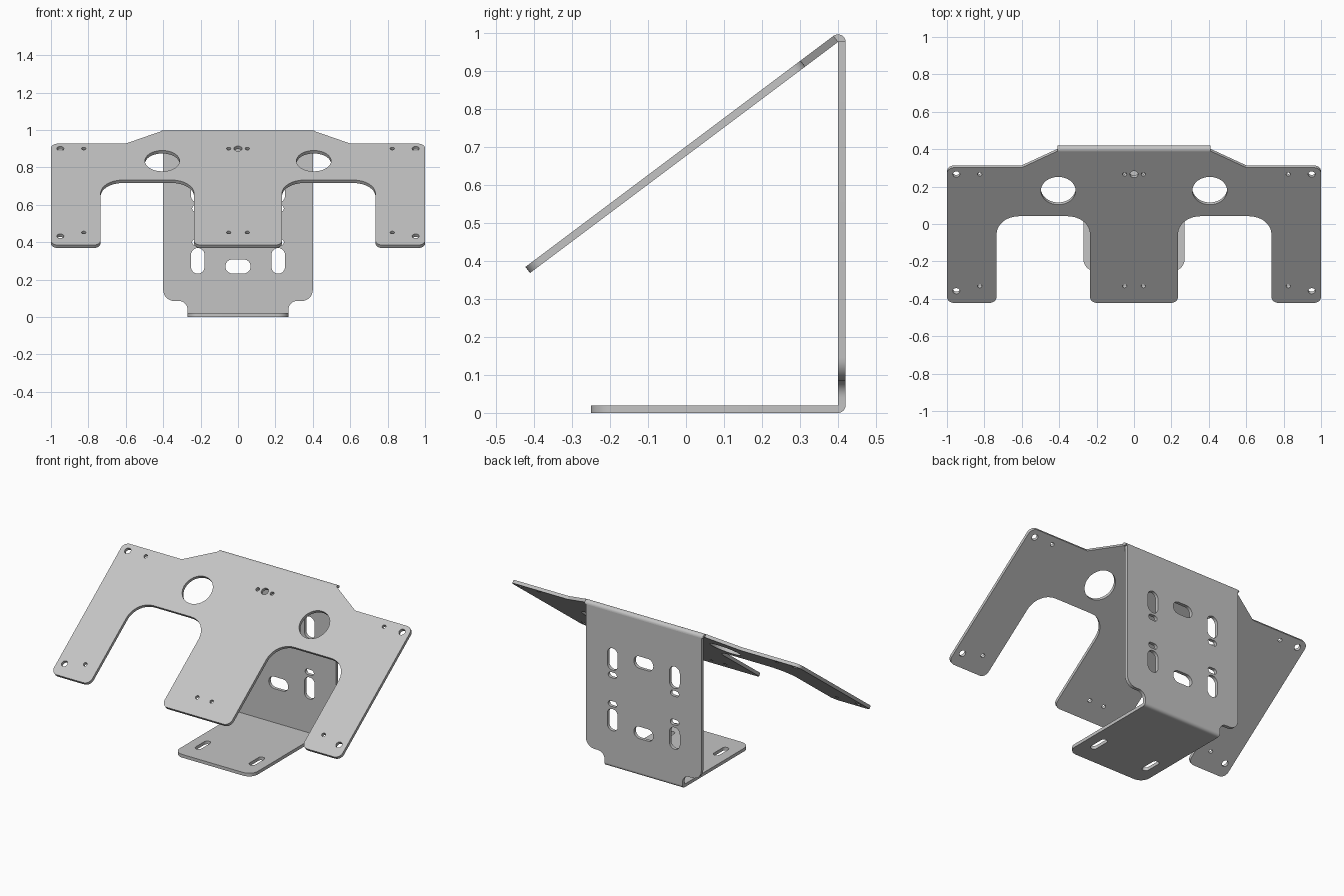
import bpy, bmesh, math
from mathutils import Matrix, Vector

cube = bpy.data.objects.get("Cube")
if cube:
    bpy.data.objects.remove(cube, do_unlink=True)

T = 0.02          # sheet thickness
INNER_Y = 0.40    # inside face of the upright wall
BEND_Z = 0.976    # height of the inside of the upper bend
SLOPE = Vector((0, 0.8, 0.6))
SLOPE_NORMAL = Vector((0, -0.6, 0.8))

metal = bpy.data.materials.new("grey metal")
metal.use_nodes = True
GREY = (0.55, 0.55, 0.55, 1)
metal.diffuse_color = GREY
metal.node_tree.nodes["Principled BSDF"].inputs["Base Color"].default_value = GREY


def rounded(corners, steps=8):
    """Closed outline from (x, y, radius) corners."""
    out = []
    n = len(corners)
    for i, (x, y, r) in enumerate(corners):
        p = Vector((x, y))
        a = (Vector(corners[i - 1][:2]) - p).normalized()
        b = (Vector(corners[(i + 1) % n][:2]) - p).normalized()
        if r == 0:
            pts = [p]
        else:
            half = a.angle(b) / 2
            centre = p + (a + b).normalized() * (r / math.sin(half))
            start = p + a * (r / math.tan(half)) - centre
            end = p + b * (r / math.tan(half)) - centre
            sweep = start.angle_signed(end)
            a0 = math.atan2(start.y, start.x)
            pts = [centre + r * Vector((math.cos(a0 - sweep * k / steps),
                                        math.sin(a0 - sweep * k / steps)))
                   for k in range(steps + 1)]
        for q in pts:
            if not out or (q - out[-1]).length > 1e-4:
                out.append(q)
    if (out[0] - out[-1]).length < 1e-4:
        out.pop()
    return out


def mirrored(half):
    """Complete a right-hand half outline across x = 0."""
    return rounded(half + [(-x, y, r) for x, y, r in reversed(half)])


def slot(x, y, w, h):
    r = min(w, h) / 2
    w, h = w / 2, h / 2
    return rounded([(x - w, y - h, r), (x + w, y - h, r),
                    (x + w, y + h, r), (x - w, y + h, r)])


def pair(x, y, w, h):
    return [slot(x, y, w, h), slot(-x, y, w, h)]


def frame(origin, ax, ay):
    ax, ay = Vector(ax), Vector(ay)
    m = Matrix((ax, ay, ax.cross(ay))).transposed().to_4x4()
    m.translation = Vector(origin)
    return m


def plate(name, loops, thickness, matrix):
    """Filled, extruded outline; every loop after the first is a hole."""
    curve = bpy.data.curves.new(name, "CURVE")
    curve.dimensions = "2D"
    curve.fill_mode = "BOTH"
    curve.extrude = thickness / 2
    for loop in loops:
        s = curve.splines.new("POLY")
        s.points.add(len(loop) - 1)
        for point, q in zip(s.points, loop):
            point.co = (q.x, q.y, 0, 1)
        s.use_cyclic_u = True
    temp = bpy.data.objects.new(name + " outline", curve)
    bpy.context.collection.objects.link(temp)
    deps = bpy.context.evaluated_depsgraph_get()
    mesh = bpy.data.meshes.new_from_object(temp.evaluated_get(deps))
    bpy.data.objects.remove(temp, do_unlink=True)
    bm = bmesh.new()
    bm.from_mesh(mesh)
    bmesh.ops.remove_doubles(bm, verts=bm.verts, dist=1e-5)
    bmesh.ops.recalc_face_normals(bm, faces=bm.faces)
    bm.to_mesh(mesh)
    bm.free()
    mesh.transform(matrix)
    mesh.materials.clear()
    mesh.materials.append(metal)
    obj = bpy.data.objects.new(name, mesh)
    bpy.context.collection.objects.link(obj)
    bpy.ops.object.select_all(action="DESELECT")
    obj.select_set(True)
    bpy.context.view_layer.objects.active = obj
    bpy.ops.object.shade_smooth_by_angle(angle=math.radians(30))
    return obj


def bend(name, y, z, start, end, width):
    """Rounded fold of the sheet, a pie section run along x."""
    pie = [Vector((y, z))]
    for k in range(9):
        a = math.radians(start + (end - start) * k / 8)
        pie.append(Vector((y + T * math.cos(a), z + T * math.sin(a))))
    plate(name, [pie], width, frame((0, 0, 0), (0, 1, 0), (0, 0, 1)))


# Sloping panel with two ears and a central tongue
top = 1.013
panel = mirrored([
    (0.235, 0, 0.04), (0.235, 0.58, 0.12), (0.735, 0.58, 0.12),
    (0.735, 0, 0.04), (1.0, 0, 0.04), (1.0, 0.905, 0.04),
    (0.60, 0.905, 0), (0.413, top, 0)])
holes = [slot(0, 0.86, 0.044, 0.044)]
for x, v, d in ((0.405, 0.75, 0.186), (0.95, 0.86, 0.038), (0.95, 0.08, 0.038),
                (0.825, 0.86, 0.023), (0.825, 0.113, 0.023),
                (0.05, 0.86, 0.023), (0.05, 0.113, 0.023)):
    holes += pair(x, v, d, d)
edge = Vector((0, INNER_Y, BEND_Z)) - SLOPE * top
plate("sloping_panel", [panel] + holes, T,
      frame(edge + SLOPE_NORMAL * T / 2, (1, 0, 0), SLOPE))

# Upright wall with mounting slots mirrored about its middle height
wall = mirrored([(0.27, T, 0), (0.27, 0.085, 0.045),
                 (0.40, 0.085, 0.06), (0.40, BEND_Z, 0)])
holes = []
for side in (-1, 1):
    mid = 0.49
    holes += pair(0.215, mid + side * 0.19, 0.072, 0.137)
    holes += pair(0.215, mid + side * 0.09, 0.06, 0.034)
    holes.append(slot(0, mid + side * 0.22, 0.135, 0.075))
plate("upright_wall", [wall] + holes, T,
      frame((0, INNER_Y + T / 2, 0), (1, 0, 0), (0, 0, 1)))

# Foot plate
foot = mirrored([(0.27, -0.25, 0.06), (0.27, INNER_Y, 0)])
plate("foot_plate", [foot] + pair(0.187, -0.08, 0.04, 0.125), T,
      frame((0, 0, T / 2), (1, 0, 0), (0, 1, 0)))

# Folds joining the three sheets
bend("upper_bend", INNER_Y, BEND_Z, 0, 90 + math.degrees(math.atan2(0.6, 0.8)), 0.82)
bend("lower_bend", INNER_Y, T, -90, 0, 0.54)
